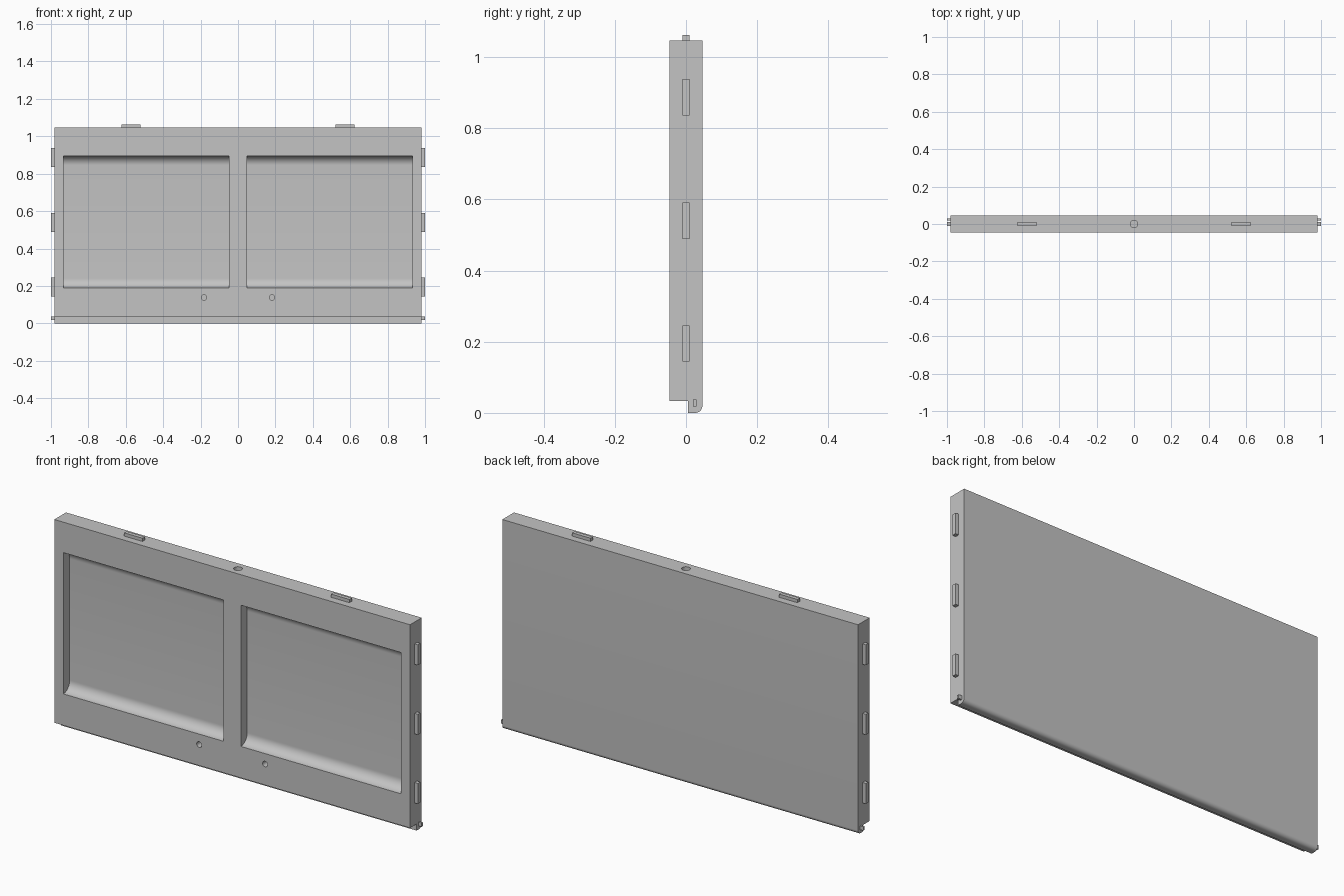
import bpy, bmesh
from math import sin, cos, pi
from mathutils import Matrix

cube = bpy.data.objects.get("Cube")
if cube:
    bpy.data.objects.remove(cube, do_unlink=True)

GREY = (0.55, 0.55, 0.55, 1)
mat = bpy.data.materials.new("light grey")
mat.use_nodes = True
mat.diffuse_color = GREY
mat.node_tree.nodes["Principled BSDF"].inputs["Base Color"].default_value = GREY

FRONT, BACK, SIDE, TOP = -0.046, 0.046, 0.982, 1.047


def finish(bm, name):
    bmesh.ops.recalc_face_normals(bm, faces=bm.faces)
    mesh = bpy.data.meshes.new(name)
    bm.to_mesh(mesh)
    bm.free()
    mesh.materials.append(mat)
    obj = bpy.data.objects.new(name, mesh)
    bpy.context.collection.objects.link(obj)
    return obj


def extrude_x(name, profile, x0, x1):
    """Sweep a (y, z) outline along x."""
    bm = bmesh.new()
    face = bm.faces.new([bm.verts.new((x0, y, z)) for y, z in profile])
    ext = bmesh.ops.extrude_face_region(bm, geom=[face])
    verts = [v for v in ext["geom"] if isinstance(v, bmesh.types.BMVert)]
    bmesh.ops.translate(bm, verts=verts, vec=(x1 - x0, 0, 0))
    return finish(bm, name)


def box(name, x0, x1, y0, y1, z0, z1):
    return extrude_x(name, [(y0, z0), (y1, z0), (y1, z1), (y0, z1)], x0, x1)


def cylinder(name, radius, depth, location, rotation):
    bm = bmesh.new()
    bmesh.ops.create_cone(bm, cap_ends=True, segments=32, radius1=radius,
                          radius2=radius, depth=depth,
                          matrix=Matrix.Translation(location) @ rotation)
    return finish(bm, name)


def arc(cy, cz, r, start, end, steps=12):
    return [(cy + r * cos(a), cz + r * sin(a))
            for a in (start + (end - start) * i / steps for i in range(steps + 1))]


# Panel with a rounded hinge lip along the lower back edge
r = 0.02
outline = [(FRONT, TOP), (FRONT, 0.033), (0.006, 0.033), (0.006, 0)]
outline += arc(BACK - r, r, r, -pi / 2, 0) + [(BACK, TOP)]
panel = extrude_x("panel", outline, -SIDE, SIDE)

# Cutters: two recesses with coved top and bottom, screw holes, top hole
cove = 0.05
low, high = 0.19, 0.895
pocket = [(-0.1, low)] + arc(FRONT, low + cove, cove, -pi / 2, 0)
pocket += arc(FRONT, high - cove, cove, 0, pi / 2) + [(-0.1, high)]
cutters = [cylinder("top_hole_cutter", 0.02, 0.1, (0, 0, TOP), Matrix())]
for side, s in (("left", 1), ("right", -1)):
    cutters.append(extrude_x(side + "_recess_cutter", pocket, s * 0.048, s * 0.932))
    cutters.append(cylinder(side + "_screw_hole_cutter", 0.014, 0.08,
                            (s * 0.182, FRONT, 0.138), Matrix.Rotation(pi / 2, 4, "X")))

bpy.context.view_layer.objects.active = panel
panel.select_set(True)
for cutter in cutters:
    mod = panel.modifiers.new(cutter.name, "BOOLEAN")
    mod.operation = "DIFFERENCE"
    mod.solver = "EXACT"
    mod.object = cutter
    bpy.ops.object.modifier_apply(modifier=mod.name)
    bpy.data.objects.remove(cutter, do_unlink=True)
bpy.ops.object.shade_smooth_by_angle(angle=pi / 6)

# Locating tabs and hinge pins, mirrored left and right
for side, s in (("left", 1), ("right", -1)):
    for label, z in (("lower", 0.195), ("middle", 0.54), ("upper", 0.887)):
        box(f"{side}_{label}_tab", s * 0.97, s, -0.01, 0.01, z - 0.051, z + 0.051)
    box(side + "_hinge_pin", s * 0.97, s, 0.02, 0.03, 0.018, 0.037)
    box(side + "_top_tab", s * 0.52, s * 0.622, -0.01, 0.01, 1.04, 1.063)
